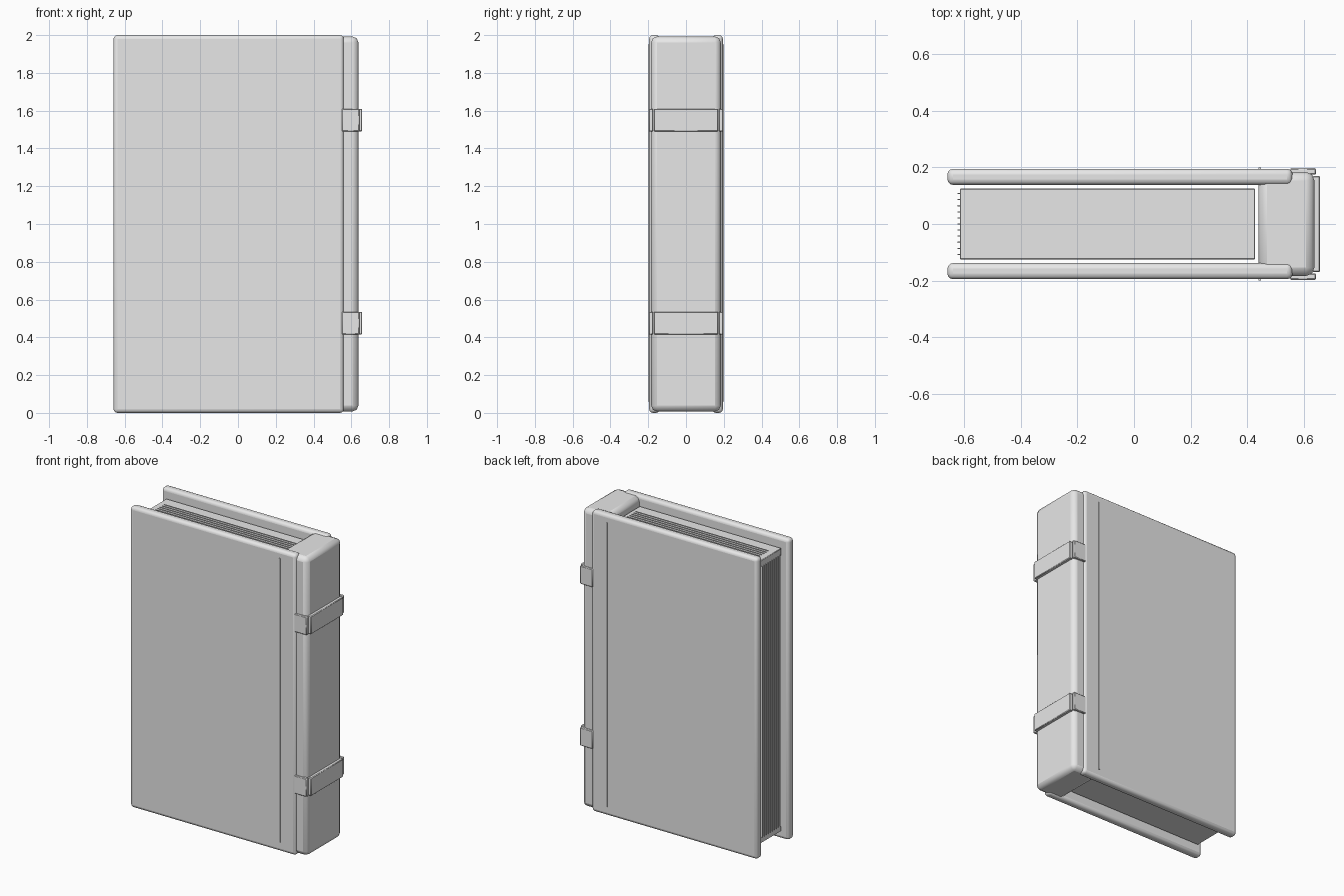
import bpy

cube = bpy.data.objects.get("Cube")
if cube:
    bpy.data.objects.remove(cube, do_unlink=True)

GREY = (0.8, 0.8, 0.8, 1)
mat = bpy.data.materials.new("plain grey")
mat.use_nodes = True
mat.diffuse_color = GREY
mat.node_tree.nodes["Principled BSDF"].inputs["Base Color"].default_value = GREY


def box(name, x, y, z, bevel=0, segments=2):
    """Box from (min, max) ranges, with optional rounded edges."""
    bpy.ops.mesh.primitive_cube_add(size=1)
    ob = bpy.context.object
    ob.name = name
    ob.location = [(a + b) / 2 for a, b in (x, y, z)]
    ob.scale = [b - a for a, b in (x, y, z)]
    bpy.ops.object.transform_apply(location=False, rotation=False, scale=True)
    ob.data.materials.append(mat)
    if bevel:
        mod = ob.modifiers.new("Rounded edges", "BEVEL")
        mod.width = bevel
        mod.segments = segments
        bpy.ops.object.shade_smooth_by_angle(angle=0.4)
    return ob


def side_range(side, inner, outer):
    return tuple(sorted((side * inner, side * outer)))


# Spine and page block
box("spine", (0.44, 0.637), (-0.184, 0.184), (0.008, 1.992), 0.03)
box("page_block", (-0.615, 0.428), (-0.125, 0.125), (0.06, 1.94), 0.003, 1)

# Covers with a pressed crease line
for label, side in (("front", -1), ("back", 1)):
    box(label + "_cover", (-0.659, 0.56), side_range(side, 0.138, 0.195),
        (0, 2), 0.02, 3)
    box(label + "_crease", (0.44, 0.448), side_range(side, 0.193, 0.2),
        (0.06, 1.95))

# Straps wrapped around the spine
for label, z in (("lower", (0.415, 0.535)), ("upper", (1.49, 1.61))):
    box(label + "_strap", (0.63, 0.657), (-0.17, 0.17), z, 0.004, 1)
    for end, side in (("front", -1), ("back", 1)):
        box(f"{label}_strap_{end}", (0.55, 0.643), side_range(side, 0.174, 0.197),
            z, 0.004, 1)

# Page lines on the top and fore edge
for i in range(5):
    y = (i - 2) * 0.0226
    box(f"top_page_line_{i + 1}", (-0.575, 0.4), (y - 0.002, y + 0.002),
        (1.938, 1.944))
for i in range(11):
    y = (i - 5) * 0.0215
    box(f"fore_edge_line_{i + 1}", (-0.623, -0.612), (y - 0.002, y + 0.002),
        (0.1, 1.9))
